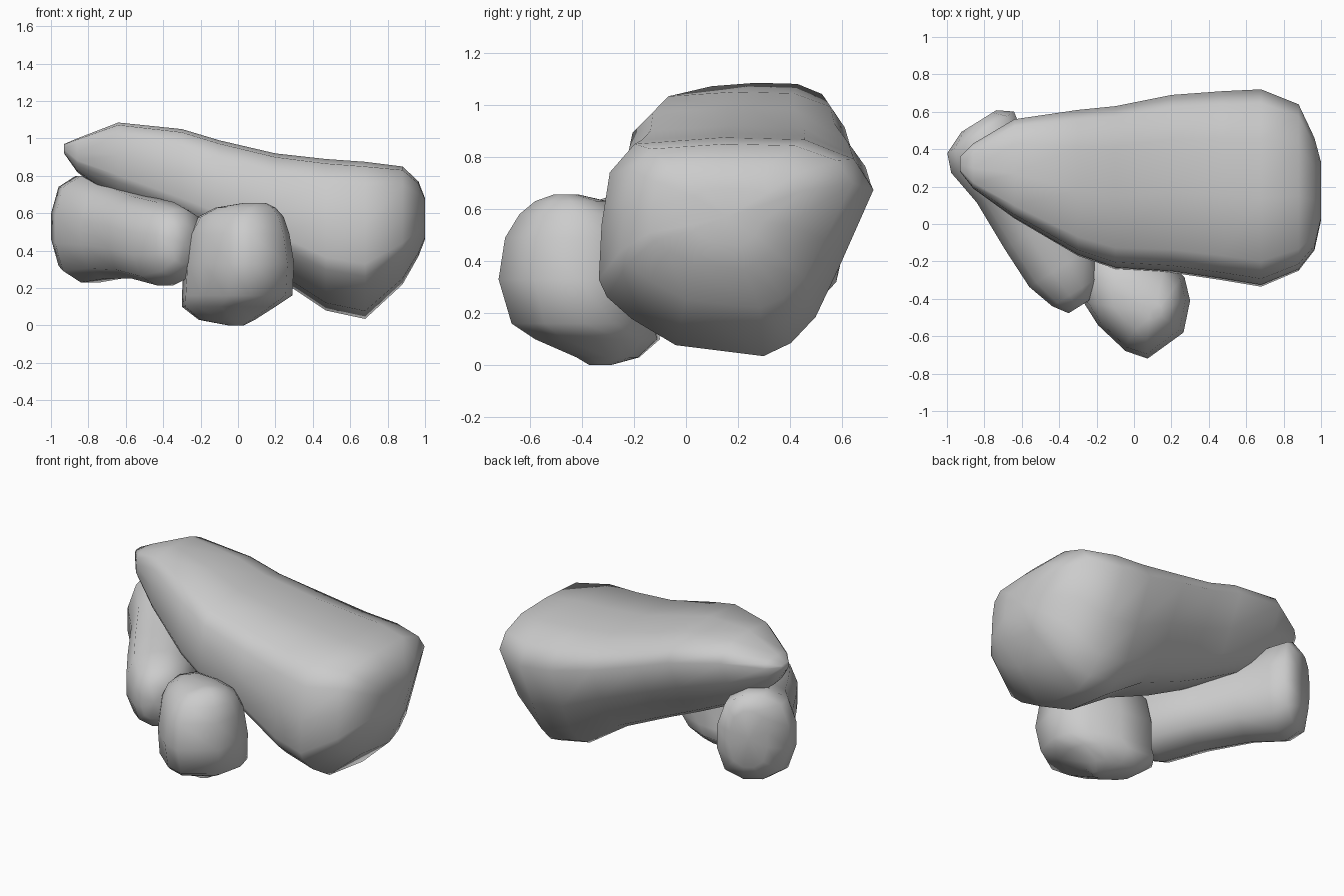
import bpy, math
from mathutils import Vector

if "Cube" in bpy.data.objects:
    bpy.data.objects.remove(bpy.data.objects["Cube"])


def loft(name, rings):
    """Skin a closed stone through a series of equal-sized rings."""
    n = len(rings[0])
    verts = [p for r in rings for p in r]
    faces = []
    for i in range(len(rings) - 1):
        for j in range(n):
            k = (j + 1) % n
            faces.append((i * n + j, i * n + k, (i + 1) * n + k, (i + 1) * n + j))
    # close both ends with fans
    for start, flip in ((0, True), ((len(rings) - 1) * n, False)):
        c = len(verts)
        verts.append(sum((Vector(verts[start + j]) for j in range(n)), Vector()) / n)
        for j in range(n):
            f = (start + j, start + (j + 1) % n, c)
            faces.append(f[::-1] if flip else f)
    me = bpy.data.meshes.new(name)
    me.from_pydata([tuple(v) for v in verts], [], faces)
    ob = bpy.data.objects.new(name, me)
    bpy.context.collection.objects.link(ob)
    bpy.context.view_layer.objects.active = ob
    ob.select_set(True)
    bpy.ops.object.mode_set(mode='EDIT')
    bpy.ops.mesh.select_all(action='SELECT')
    bpy.ops.mesh.normals_make_consistent(inside=False)
    bpy.ops.object.mode_set(mode='OBJECT')
    bpy.ops.object.shade_smooth_by_angle(angle=math.radians(75))
    ob.select_set(False)
    return ob


def rounded(n, power):
    """Unit superellipse outline with n corners."""
    pts = []
    for i in range(n):
        a = 2 * math.pi * (i + 0.5) / n
        c, s = math.cos(a), math.sin(a)
        k = (abs(c) ** power + abs(s) ** power) ** (-1 / power)
        pts.append((c * k, s * k))
    m = max(p[0] for p in pts)
    h = max(p[1] for p in pts)
    return [(p[0] / m, p[1] / h) for p in pts]


# Large slab: lopsided section (y, z as fractions) scaled along x
section = [(0, .35), (.01, .6), (.04, .84), (.13, .97), (.45, 1), (.75, .99),
           (.93, .9), (1, .76), (.88, .42), (.79, .18), (.70, .06), (.60, 0),
           (.28, .05), (.12, .17), (.03, .27)]
stations = [  # x, y min, y max, z min, z max
    (-.93, .28, .36, .92, .97),
    (-.86, .19, .43, .82, 1.0),
    (-.64, .03, .56, .65, 1.085),
    (-.30, -.17, .61, .48, 1.05),
    (-.10, -.24, .63, .39, .99),
    (.20, -.26, .69, .26, .92),
    (.47, -.30, .71, .08, .89),
    (.68, -.335, .72, .035, .875),
    (.88, -.25, .64, .22, .85),
    (.965, -.14, .46, .37, .77),
    (1.0, .02, .33, .46, .68)]
loft("large_slab_rock", [
    [(x, y0 + u * (y1 - y0), z0 + v * (z1 - z0)) for u, v in section]
    for x, y0, y1, z0, z1 in stations])

# Long stone at the left, running diagonally from front to back
outline = rounded(12, 2.7)
stations = [  # x, y, half width, z min, z max
    (-.83, .55, .11, .36, .72),
    (-.82, .49, .21, .26, .80),
    (-.79, .39, .22, .23, .80),
    (-.67, .22, .20, .25, .75),
    (-.52, -.03, .20, .25, .69),
    (-.39, -.23, .20, .215, .66),
    (-.31, -.36, .15, .25, .62),
    (-.29, -.44, .07, .33, .54)]
loft("long_left_rock", [
    [(x + .85 * w * u, y + .53 * w * u, (z0 + z1) / 2 + v * (z1 - z0) / 2)
     for u, v in outline]
    for x, y, w, z0, z1 in stations])

# Upright stone at the front, stacked rings of an uneven outline
outline = [(.23, -1), (-.17, -.87), (-.67, -.42), (-.93, -.03), (-1, .6),
           (-.75, 1), (0, .95), (.6, .7), (.9, .4), (1, 0), (.88, -.55)]
stations = [  # z, x, y, x radius, y radius
    (0, -.01, -.33, .04, .04),
    (.03, -.06, -.30, .15, .12),
    (.10, -.05, -.34, .25, .24),
    (.16, -.005, -.39, .295, .28),
    (.33, .005, -.41, .295, .31),
    (.49, .005, -.41, .27, .285),
    (.58, .015, -.42, .23, .22),
    (.63, .04, -.44, .16, .14),
    (.655, .09, -.46, .06, .05)]
loft("front_rock", [
    [(x + rx * u, y + ry * v, z) for u, v in outline]
    for z, x, y, rx, ry in stations])
